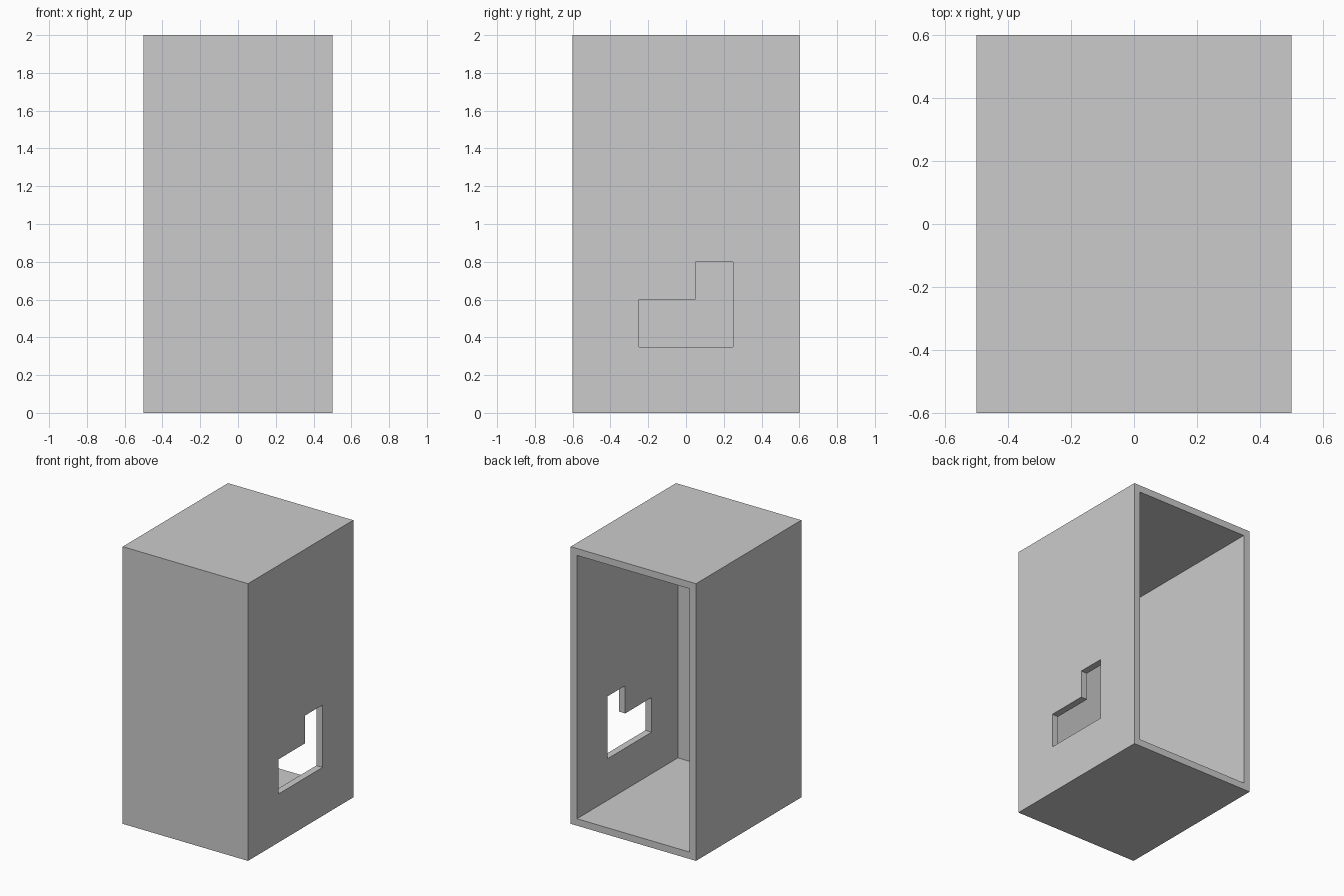
import bpy
import bmesh

W, D, H, T = 1.0, 1.2, 2.0, 0.05   # width, depth, height, wall thickness

cube = bpy.data.objects.get("Cube")
if cube:
    bpy.data.objects.remove(cube, do_unlink=True)

grey = bpy.data.materials.new("light_grey")
grey.use_nodes = True
colour = (0.6, 0.6, 0.6, 1.0)
grey.diffuse_color = colour
grey.node_tree.nodes["Principled BSDF"].inputs["Base Color"].default_value = colour


def prism(name, axis, outline, start, end):
    """Extrude a flat outline along x (outline in y, z) or y (outline in x, z)."""
    place = (lambda t, a, z: (t, a, z)) if axis == "x" else (lambda t, a, z: (a, t, z))
    bm = bmesh.new()
    face = bm.faces.new([bm.verts.new(place(start, a, z)) for a, z in outline])
    new = bmesh.ops.extrude_face_region(bm, geom=[face])["geom"]
    move = place(end - start, 0, 0)
    bmesh.ops.translate(bm, vec=move, verts=[v for v in new if isinstance(v, bmesh.types.BMVert)])
    bmesh.ops.recalc_face_normals(bm, faces=bm.faces)
    mesh = bpy.data.meshes.new(name)
    bm.to_mesh(mesh)
    bm.free()
    mesh.materials.append(grey)
    obj = bpy.data.objects.new(name, mesh)
    bpy.context.collection.objects.link(obj)
    return obj


def rectangle(half, low, high):
    return [(-half, low), (half, low), (half, high), (-half, high)]


# Box shell, with the hollow open at the back
box = prism("box_shell", "y", rectangle(W / 2, 0, H), -D / 2, D / 2)
hollow = prism("hollow_cutter", "y", rectangle(W / 2 - T, T, H - T), -D / 2 + T, D / 2 + T)

# Stepped window through one side wall
step = [(-0.25, 0.35), (0.25, 0.35), (0.25, 0.8), (0.05, 0.8), (0.05, 0.6), (-0.25, 0.6)]
window = prism("window_cutter", "x", step, W / 2 - 2 * T, W / 2 + T)

for cutter in (hollow, window):
    cut = box.modifiers.new(cutter.name, "BOOLEAN")
    cut.operation = "DIFFERENCE"
    cut.solver = "EXACT"
    cut.object = cutter

# Bake the cuts, then remove the cutters
bpy.context.view_layer.update()
graph = bpy.context.evaluated_depsgraph_get()
box.data = bpy.data.meshes.new_from_object(box.evaluated_get(graph))
box.modifiers.clear()
for cutter in (hollow, window):
    bpy.data.objects.remove(cutter, do_unlink=True)
